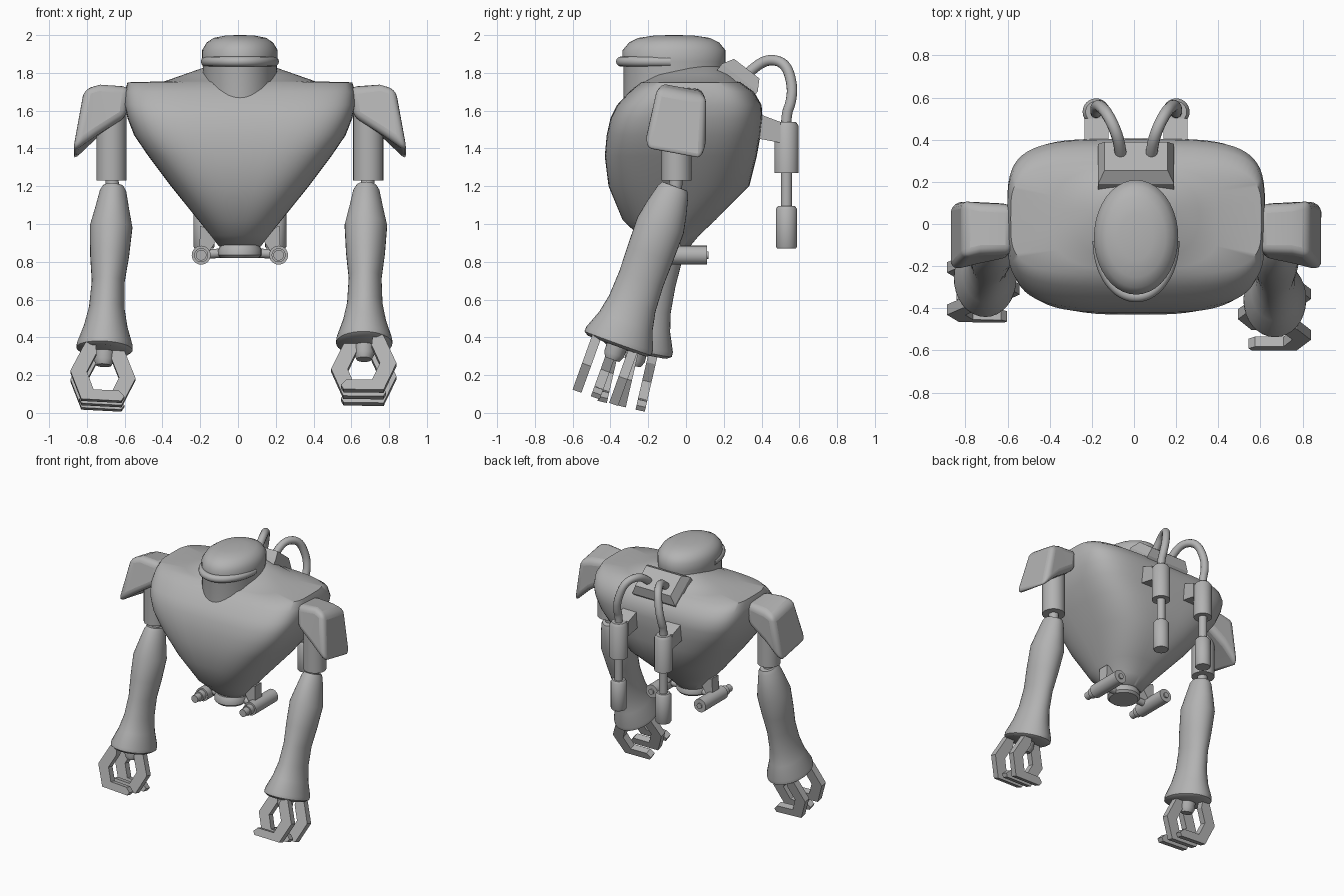
import bpy, bmesh, math
from mathutils import Vector, Matrix

cube = bpy.data.objects.get("Cube")
if cube:
    bpy.data.objects.remove(cube, do_unlink=True)

grey = bpy.data.materials.new("plain grey")
grey.use_nodes = True
tone = (0.45, 0.45, 0.45, 1)
grey.diffuse_color = tone
grey.node_tree.nodes["Principled BSDF"].inputs["Base Color"].default_value = tone

MID = 0.01  # x of the body's plane of symmetry (the arms are posed unevenly)


def finish(name, bm, smooth=40, bevel=0, segments=2):
    bmesh.ops.recalc_face_normals(bm, faces=bm.faces)
    mesh = bpy.data.meshes.new(name)
    bm.to_mesh(mesh)
    bm.free()
    mesh.materials.append(grey)
    ob = bpy.data.objects.new(name, mesh)
    bpy.context.collection.objects.link(ob)
    if bevel:
        mod = ob.modifiers.new("rounding", 'BEVEL')
        mod.width, mod.segments = bevel, segments
    if smooth:
        bpy.ops.object.select_all(action='DESELECT')
        ob.select_set(True)
        bpy.context.view_layer.objects.active = ob
        bpy.ops.object.shade_smooth_by_angle(angle=math.radians(smooth))
    return ob


def loft(name, rings, smooth=40, bevel=0, segments=2):
    """Skin a list of equal-length point rings and cap both ends."""
    bm = bmesh.new()
    loops = [[bm.verts.new(p) for p in ring] for ring in rings]
    n = len(loops[0])
    for a, b in zip(loops, loops[1:]):
        for i in range(n):
            j = (i + 1) % n
            bm.faces.new((a[i], a[j], b[j], b[i]))
    bm.faces.new(loops[0])
    bm.faces.new(loops[-1])
    return finish(name, bm, smooth, bevel, segments)


def oval(cx, cy, z, rx, ry, power=2, n=32):
    pts = []
    for i in range(n):
        a = math.tau * i / n
        c, s = math.cos(a), math.sin(a)
        pts.append(Vector((cx + rx * math.copysign(abs(c) ** (2 / power), c),
                           cy + ry * math.copysign(abs(s) ** (2 / power), s), z)))
    return pts


def lathe(name, profile, matrix, n=24, smooth=40):
    """Rings of (height, x radius, y radius) placed by a matrix."""
    return loft(name, [[matrix @ p for p in oval(0, 0, h, rx, ry, 2, n)]
                       for h, rx, ry in profile], smooth)


def frame(start, end):
    """Matrix with local z running from start to end and local x kept sideways."""
    z = (Vector(end) - Vector(start)).normalized()
    y = z.cross(Vector((1, 0, 0))).normalized()
    m = Matrix((y.cross(z), y, z)).transposed().to_4x4()
    m.translation = start
    return m


def rod(name, start, end, r, n=24):
    length = (Vector(end) - Vector(start)).length
    return lathe(name, [(0, r, r), (length, r, r)], frame(start, end), n)


def hose(name, points, r):
    curve = bpy.data.curves.new(name, 'CURVE')
    curve.dimensions = '3D'
    curve.bevel_depth, curve.bevel_resolution = r, 4
    curve.use_fill_caps = True
    spline = curve.splines.new('NURBS')
    spline.points.add(len(points) - 1)
    for p, co in zip(spline.points, points):
        p.co = (*co, 1)
    spline.use_endpoint_u = True
    spline.order_u = 3
    curve.materials.append(grey)
    ob = bpy.data.objects.new(name, curve)
    bpy.context.collection.objects.link(ob)


# Torso: height, half width, front y, back y, squareness
sections = [
    (0.88, 0.11, -0.18, 0.02, 2), (0.94, 0.155, -0.25, 0.07, 2.2),
    (1.02, 0.22, -0.335, 0.155, 2.5), (1.2, 0.365, -0.41, 0.335, 3.1),
    (1.36, 0.485, -0.43, 0.375, 3.6), (1.47, 0.56, -0.42, 0.395, 4),
    (1.56, 0.595, -0.40, 0.405, 4.2), (1.63, 0.612, -0.365, 0.40, 4.2),
    (1.7, 0.61, -0.30, 0.36, 4.2), (1.75, 0.595, -0.24, 0.29, 4),
    (1.755, 0.4, -0.22, 0.27, 3), (1.79, 0.3, -0.17, 0.245, 2.5),
    (1.825, 0.2, -0.06, 0.2, 2), (1.85, 0.08, 0.06, 0.16, 2)]
loft("torso", [oval(MID, (f + b) / 2, z, w, (b - f) / 2, p, 64)
               for z, w, f, b, p in sections], 50)

# Head with neck, and the brim around its front
lathe("head", [(h, 0.2 * k, 0.272 * k) for h, k in
               [(1.55, 0.98), (1.83, 0.98), (1.86, 1), (1.92, 1), (1.96, 0.88),
                (1.985, 0.7), (1.997, 0.4), (2.0, 0.1)]],
      Matrix.Translation((MID, -0.063, 0)), 40, 50)
arc = [math.pi * (1 + i / 16) for i in range(17)]
hose("brim", [(MID + 0.18 * math.cos(a), -0.08 + 0.265 * math.sin(a), 1.86) for a in arc], 0.027)

# Pelvis disc
lathe("pelvis_disc", [(0.82, 0.1, 0.1), (0.835, 0.115, 0.115), (0.865, 0.115, 0.115),
                      (0.89, 0.1, 0.1)], Matrix.Translation((MID, -0.1, 0)))

# Tilted backpack plate
out = Vector((0, 0.61, 0.79))
down = Vector((0, 0.79, -0.61))
plate = []
for lift, half_w, half_l in [(-0.12, 0.18, 0.12), (0, 0.18, 0.12), (0.06, 0.15, 0.085)]:
    c = Vector((MID, 0.285, 1.775)) + out * lift
    plate.append([c + Vector((sx * half_w, 0, 0)) + down * sy * half_l
                  for sx, sy in ((-1, -1), (1, -1), (1, 1), (-1, 1))])
loft("back_plate", plate, 0)

FINGER = [(0.05, -0.06), (0.105, 0.0), (0.173, 0.15), (0.107, 0.3), (-0.105, 0.3),
          (-0.12, 0.275), (-0.09, 0.245), (0.045, 0.245), (0.085, 0.15), (0.04, 0.05)]
FOREARM = [(0, 0.055, 0.07), (0.025, 0.07, 0.085), (0.12, 0.09, 0.11), (0.22, 0.113, 0.13),
           (0.38, 0.103, 0.127), (0.52, 0.087, 0.123), (0.66, 0.094, 0.13),
           (0.76, 0.115, 0.15), (0.86, 0.148, 0.188), (0.885, 0.149, 0.188),
           (0.9, 0.13, 0.165)]

for side, s, elbow_x, wrist in (("left", 1, 0.68, (0.668, -0.365, 0.355)),
                                ("right", -1, -0.66, (-0.707, -0.26, 0.33))):
    def at(x, y, z):
        return MID + s * x, y, z

    # Shoulder guard
    corners = [[(0.58, -0.14, 1.725), (0.58, 0.09, 1.72), (0.6, 0.1, 1.56), (0.6, -0.16, 1.57)],
               [(0.74, -0.14, 1.745), (0.74, 0.1, 1.7), (0.76, 0.105, 1.45),
                (0.76, -0.2, 1.47)],
               [(0.825, -0.16, 1.72), (0.825, 0.115, 1.67), (0.885, 0.1, 1.325),
                (0.885, -0.23, 1.39)]]
    loft(side + "_shoulder_guard", [[at(*p) for p in r] for r in corners], 40, 0.04, 4)

    # Upper arm, shoulder joint and elbow
    rod(side + "_upper_arm", at(0.68, -0.05, 1.6), at(0.68, -0.05, 1.23), 0.08)
    rod(side + "_shoulder_joint", at(0.5, -0.04, 1.57), at(0.72, -0.04, 1.57), 0.09)
    rod(side + "_elbow", at(0.68, -0.05, 1.26), (elbow_x, -0.06, 1.15), 0.035)

    # Flared forearm and wrist
    m = frame((elbow_x, -0.06, 1.2), wrist)
    lathe(side + "_forearm", FOREARM, m, 32, 50)
    hand = m @ Matrix.Translation((0, 0, 0.895))
    lathe(side + "_wrist", [(-0.1, 0.055, 0.055), (0.05, 0.055, 0.055), (0.08, 0.04, 0.04)], hand)

    # Two outer fingers and one opposing thumb, spaced across the hand
    for part, across, flip in (("front_finger", 0.118, 1), ("thumb", 0.015, -1),
                               ("back_finger", -0.088, 1)):
        rings = [[hand @ Vector((s * flip * u, across + t, w)) for u, w in FINGER]
                 for t in (-0.025, 0.025)]
        loft(side + "_" + part, rings, 0)

    # Hip tube with stepped tips, its strut and its link to the disc
    lathe(side + "_hip_tube", [(0, 0.028, 0.028), (0.05, 0.028, 0.028), (0.05, 0.037, 0.037),
                               (0.09, 0.037, 0.037), (0.09, 0.05, 0.05), (0.36, 0.05, 0.05),
                               (0.36, 0.02, 0.02), (0.37, 0.02, 0.02)],
          frame(at(0.205, -0.25, 0.835), at(0.205, 0.12, 0.835)))
    strut = [(0.1, 0.95), (0.21, 0.99), (0.215, 0.85), (0.165, 0.85)]
    loft(side + "_hip_strut", [[at(x, y, z) for x, z in strut] for y in (-0.11, -0.03)], 0)
    rod(side + "_hip_link", at(0, -0.08, 0.85), at(0.205, -0.08, 0.84), 0.025, 12)

    # Back hose, canister and bracket
    hose(side + "_hose", [at(*p) for p in
                          [(0.07, 0.3, 1.77), (0.075, 0.36, 1.83), (0.095, 0.44, 1.875),
                           (0.14, 0.53, 1.85), (0.175, 0.565, 1.73), (0.19, 0.555, 1.64),
                           (0.19, 0.53, 1.58), (0.19, 0.53, 1.5)]], 0.028)
    lathe(side + "_canister", [(h, r, r) for h, r in
                               [(0.87, 0.05), (0.88, 0.056), (1.08, 0.056), (1.095, 0.045),
                                (1.095, 0.03), (1.27, 0.03), (1.27, 0.064), (1.52, 0.064),
                                (1.54, 0.05)]],
          Matrix.Translation(at(0.19, 0.532, 0)))
    loft(side + "_bracket", [[at(x, 0.34, 1.6), at(x, 0.5, 1.54),
                              at(x, 0.5, 1.43), at(x, 0.34, 1.46)]
                             for x in (0.13, 0.245)], 0)
